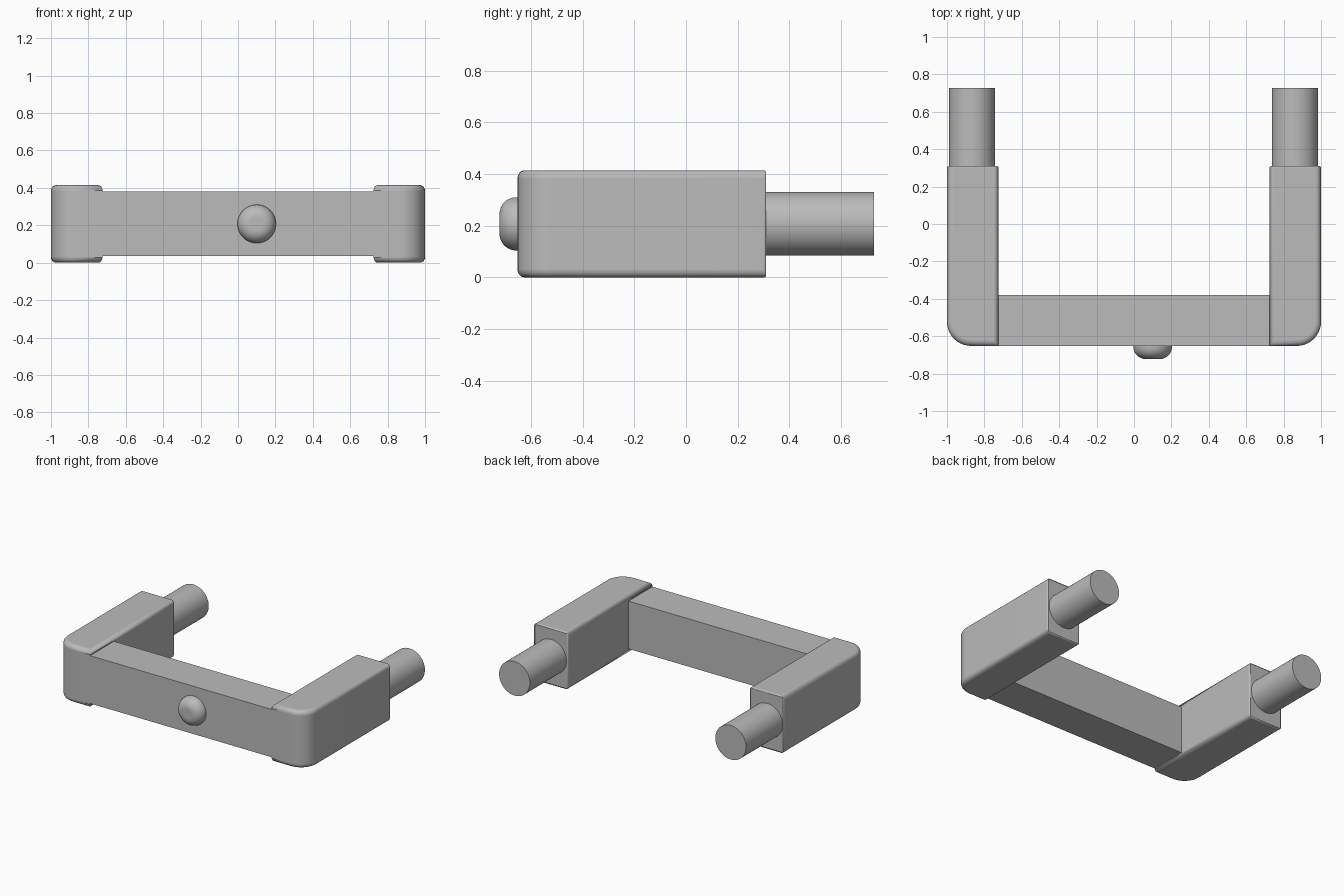
import bpy, bmesh, math
from mathutils import Matrix, Vector

cube = bpy.data.objects.get("Cube")
if cube:
    bpy.data.objects.remove(cube, do_unlink=True)

grey = bpy.data.materials.new("plain grey")
grey.use_nodes = True
grey.diffuse_color = (0.5, 0.5, 0.5, 1)
grey.node_tree.nodes["Principled BSDF"].inputs["Base Color"].default_value = grey.diffuse_color

FRONT, ARM_BACK, PEG_BACK = -0.652, 0.31, 0.727
INNER, HEIGHT = 0.725, 0.415
MID = HEIGHT / 2


def add_object(name, bm):
    bmesh.ops.recalc_face_normals(bm, faces=bm.faces[:])
    mesh = bpy.data.meshes.new(name)
    bm.to_mesh(mesh)
    bm.free()
    mesh.materials.append(grey)
    obj = bpy.data.objects.new(name, mesh)
    bpy.context.collection.objects.link(obj)
    return obj


def smooth(obj):
    bpy.ops.object.select_all(action='DESELECT')
    obj.select_set(True)
    bpy.context.view_layer.objects.active = obj
    bpy.ops.object.shade_smooth_by_angle(angle=math.radians(35))


def box(low, high):
    low, high = Vector(low), Vector(high)
    bm = bmesh.new()
    bmesh.ops.create_cube(bm, size=1, matrix=Matrix.Translation((low + high) / 2)
                          @ Matrix.Diagonal((*(high - low), 1)))
    return bm


def cylinder(name, x, radius, y0, y1):
    bm = bmesh.new()
    bmesh.ops.create_cone(bm, cap_ends=True, segments=48, radius1=radius, radius2=radius,
                          depth=y1 - y0, matrix=Matrix.Translation((x, (y0 + y1) / 2, MID))
                          @ Matrix.Rotation(math.pi / 2, 4, 'X'))
    return add_object(name, bm)


def arm(name, side):
    bm = box((INNER, FRONT, 0), (1, ARM_BACK, HEIGHT))
    # Large round on the outer front corner
    corner = [e for e in bm.edges
              if all(v.co.x > 0.99 and v.co.y < FRONT + 0.01 for v in e.verts)]
    bmesh.ops.bevel(bm, geom=corner, offset=0.13, segments=10, profile=0.5, affect='EDGES')
    # Soft rims above and below, tighter edges at the back
    weight = bm.edges.layers.float.new("bevel_weight_edge")
    for e in bm.edges:
        flat = abs(e.verts[0].co.z - e.verts[1].co.z) < 0.001
        back = all(v.co.y > ARM_BACK - 0.001 for v in e.verts)
        inner = all(v.co.x < INNER + 0.001 for v in e.verts)
        e[weight] = 0.3 if back else 0.75 if flat and inner else 1 if flat else 0
    bmesh.ops.scale(bm, vec=(side, 1, 1), verts=bm.verts[:])
    obj = add_object(name, bm)
    bevel = obj.modifiers.new("rounded rims", 'BEVEL')
    bevel.limit_method = 'WEIGHT'
    bevel.width = 0.03
    bevel.segments = 5
    smooth(obj)


# Crossbar
add_object("crossbar", box((-INNER, FRONT, 0.035), (INNER, -0.38, 0.38)))

# Arms and pegs
for label, side, peg_x in (("left", 1, 0.861), ("right", -1, -0.866)):
    arm(label + "_arm", side)
    smooth(cylinder(label + "_peg", peg_x, 0.123, ARM_BACK - 0.02, PEG_BACK))

# Domed button, off centre
button = cylinder("button", 0.1, 0.103, -0.722, FRONT + 0.01)
round_edge = button.modifiers.new("rounded rim", 'BEVEL')
round_edge.limit_method = 'ANGLE'
round_edge.angle_limit = math.radians(60)
round_edge.width = 0.065
round_edge.segments = 8
round_edge.use_clamp_overlap = False
rim = button.data.attributes.new("bevel_weight_edge", 'FLOAT', 'EDGE')
for e in button.data.edges:
    if all(button.data.vertices[i].co.y < FRONT - 0.01 for i in e.vertices):
        rim.data[e.index].value = 1
round_edge.limit_method = 'WEIGHT'
smooth(button)
